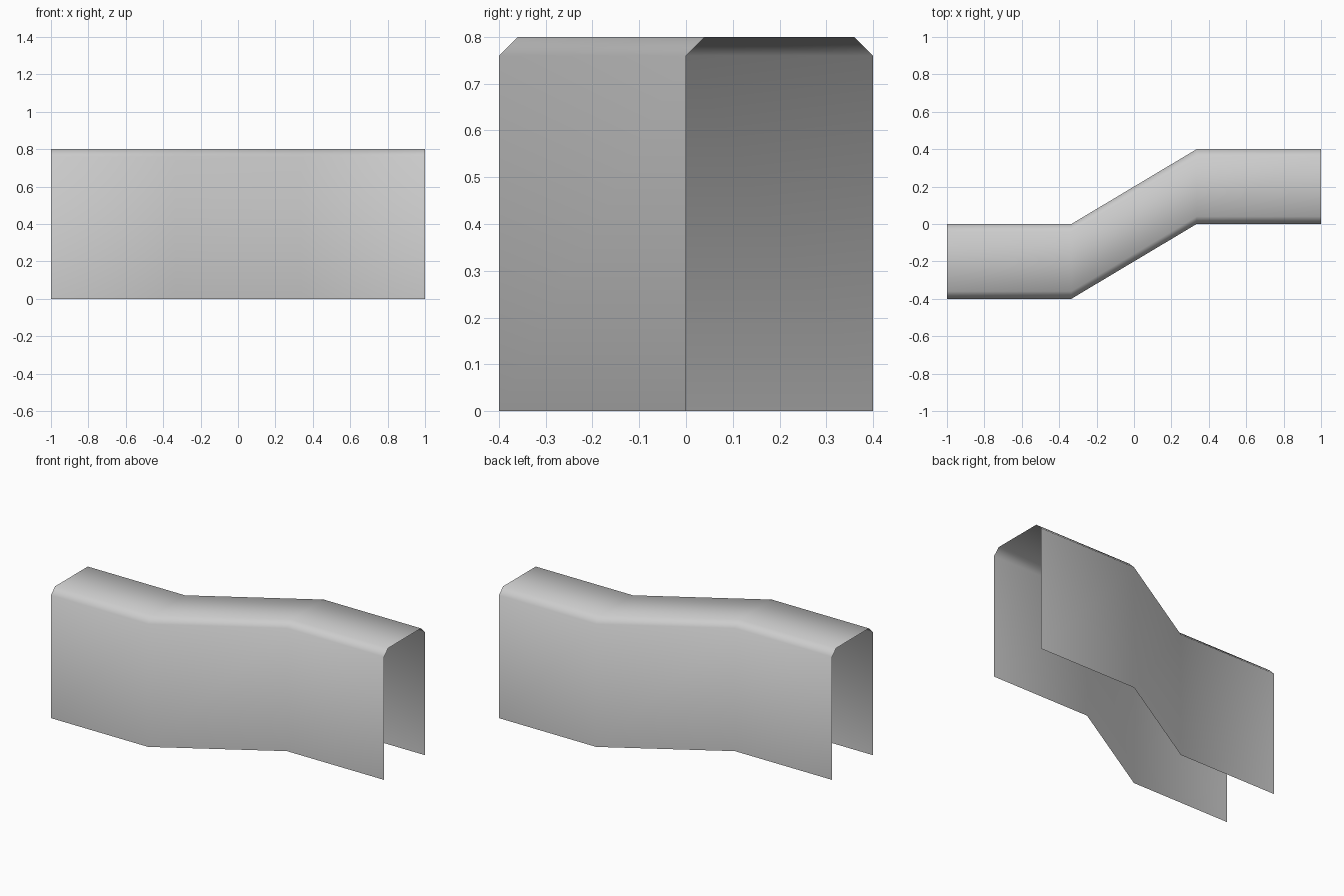
import bpy
import bmesh

cube = bpy.data.objects.get("Cube")
if cube:
    bpy.data.objects.remove(cube, do_unlink=True)

# Plain grey
grey = bpy.data.materials.new("light grey")
grey.use_nodes = True
colour = (0.6, 0.6, 0.6, 1)
grey.diffuse_color = colour
grey.node_tree.nodes["Principled BSDF"].inputs["Base Color"].default_value = colour

# Open-bottomed channel section (y, z) with chamfered top edges
half, height, chamfer = 0.2, 0.8, 0.04
side = [(half, 0), (half, height - chamfer), (half - chamfer, height)]
section = [(-y, z) for y, z in side] + side[::-1]

# Offset path (x, y): straight, slanted, straight
path = [(-1, -0.2), (-0.335, -0.2), (0.335, 0.2), (1, 0.2)]

# Sweep the section along the path, leaving ends and underside open
bm = bmesh.new()
rings = [[bm.verts.new((x, y + dy, z)) for dy, z in section] for x, y in path]
for a, b in zip(rings, rings[1:]):
    for i in range(len(section) - 1):
        face = bm.faces.new((a[i], b[i], b[i + 1], a[i + 1]))
        face.smooth = True

mesh = bpy.data.meshes.new("offset_channel_cover")
bm.to_mesh(mesh)
bm.free()
mesh.materials.append(grey)
cover = bpy.data.objects.new("offset_channel_cover", mesh)
bpy.context.collection.objects.link(cover)
